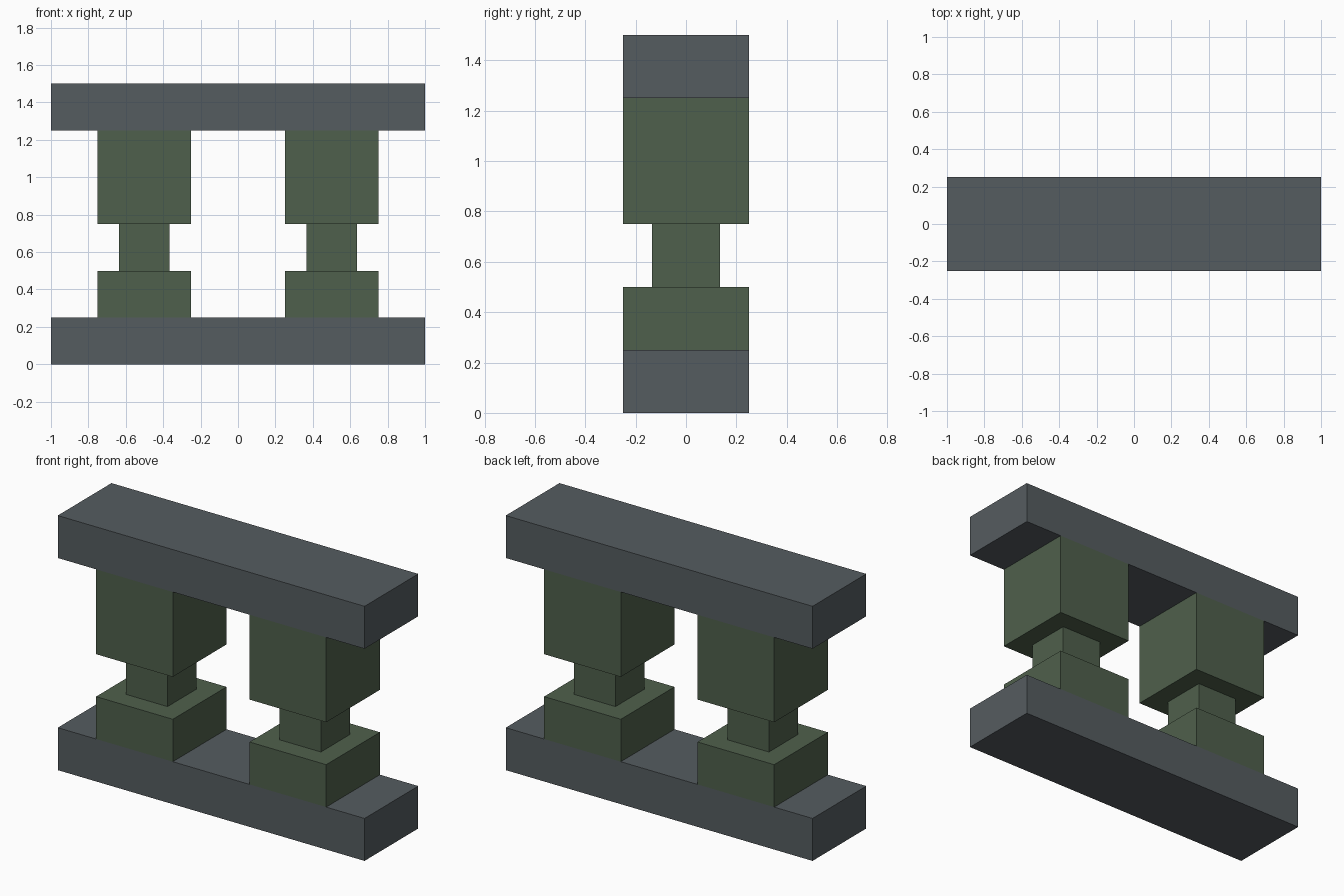
import bpy

if "Cube" in bpy.data.objects:
    bpy.data.objects.remove(bpy.data.objects["Cube"])


def material(name, rgb):
    """Flat colour given as sRGB 0-255, stored as linear."""
    mat = bpy.data.materials.new(name)
    lin = [((c / 255 + 0.055) / 1.055) ** 2.4 for c in rgb]
    mat.diffuse_color = (*lin, 1.0)
    mat.use_nodes = True
    mat.node_tree.nodes["Principled BSDF"].inputs["Base Color"].default_value = mat.diffuse_color
    return mat


def box(name, x, width, depth, z0, z1, mat):
    bpy.ops.mesh.primitive_cube_add(size=1, location=(x, 0, (z0 + z1) / 2))
    obj = bpy.context.object
    obj.name = name
    obj.scale = (width, depth, z1 - z0)
    bpy.ops.object.transform_apply(location=False, rotation=False, scale=True)
    obj.data.materials.append(mat)
    return obj


grey = material("slate_grey", (85, 92, 96))
green = material("moss_green", (79, 96, 76))

# Bottom and top rails
box("bottom_rail", 0, 2, 0.5, 0, 0.25, grey)
box("top_rail", 0, 2, 0.5, 1.25, 1.5, grey)

# Two balusters: base block, narrow neck, tall upper block
for side, x in (("left", -0.5), ("right", 0.5)):
    box(side + "_baluster_base", x, 0.5, 0.5, 0.25, 0.5, green)
    box(side + "_baluster_neck", x, 0.27, 0.27, 0.5, 0.75, green)
    box(side + "_baluster_top", x, 0.5, 0.5, 0.75, 1.25, green)
